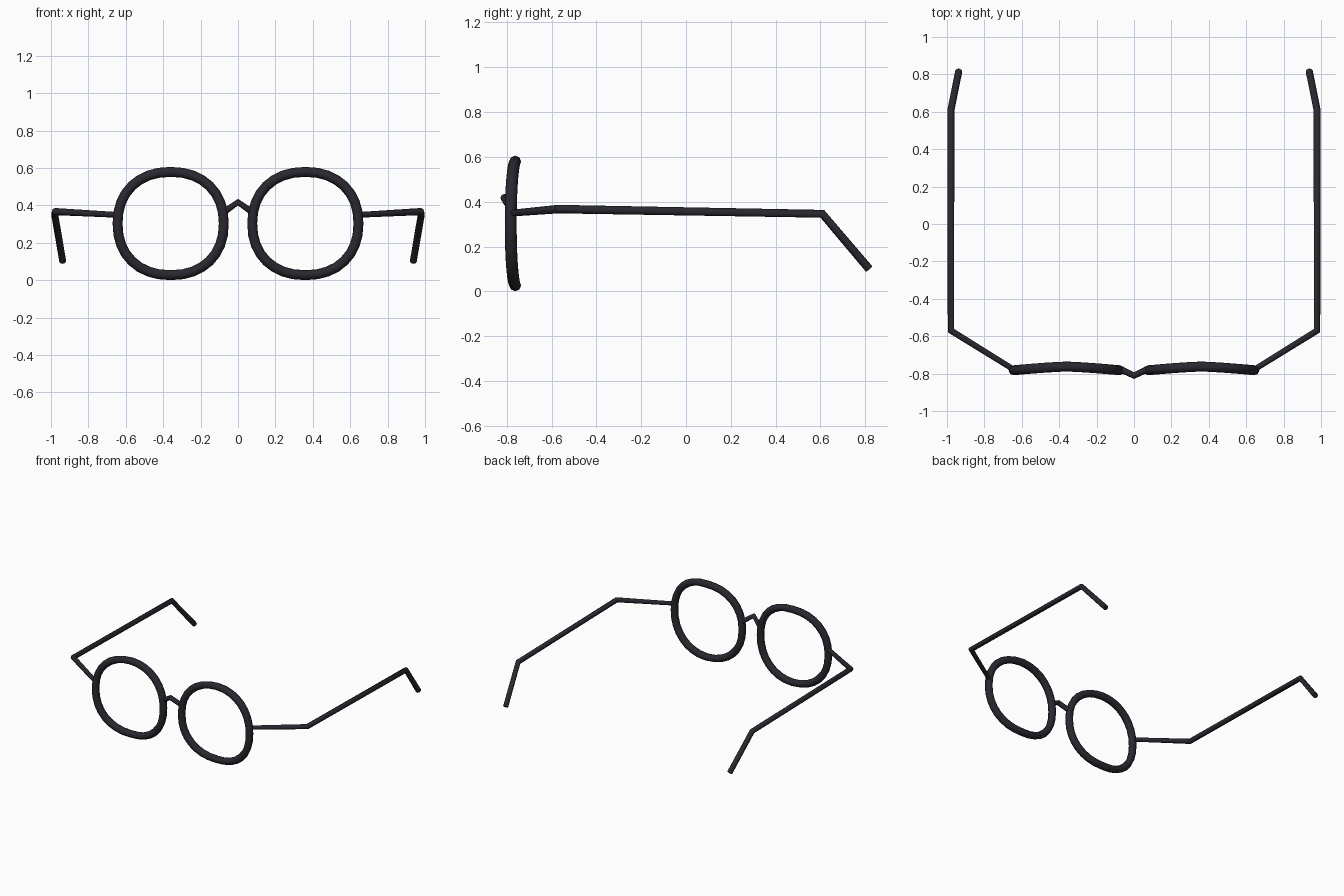
import bpy, bmesh, math
from mathutils import Vector

if "Cube" in bpy.data.objects:
    bpy.data.objects.remove(bpy.data.objects["Cube"])

frame_mat = bpy.data.materials.new("dark_frame")
frame_mat.diffuse_color = (0.023, 0.021, 0.029, 1)
frame_mat.use_nodes = True
frame_mat.node_tree.nodes["Principled BSDF"].inputs["Base Color"].default_value = frame_mat.diffuse_color


def tube(name, points, radii, up, sides=8, closed=False):
    """Sweep a round section along points, with mitred corners."""
    pts = [Vector(p) for p in points]
    n = len(pts)
    bm = bmesh.new()
    rings = []
    for i, p in enumerate(pts):
        d_in = p - pts[i - 1] if closed or i > 0 else pts[1] - p
        d_out = pts[(i + 1) % n] - p if closed or i < n - 1 else d_in
        t = (d_in.normalized() + d_out.normalized()).normalized()
        a = Vector(up).cross(t).normalized()
        b = t.cross(a)
        rings.append([bm.verts.new(p + radii[i] * (a * math.cos(w) + b * math.sin(w)))
                      for w in (2 * math.pi * k / sides for k in range(sides))])
    for i in range(n if closed else n - 1):
        r, s = rings[i], rings[(i + 1) % n]
        for k in range(sides):
            m = (k + 1) % sides
            bm.faces.new((r[k], r[m], s[m], s[k]))
    if not closed:
        bm.faces.new(rings[0][::-1])
        bm.faces.new(rings[-1])
    bmesh.ops.recalc_face_normals(bm, faces=bm.faces[:])
    mesh = bpy.data.meshes.new(name)
    bm.to_mesh(mesh)
    bm.free()
    mesh.materials.append(frame_mat)
    obj = bpy.data.objects.new(name, mesh)
    bpy.context.collection.objects.link(obj)
    bpy.ops.object.select_all(action='DESELECT')
    obj.select_set(True)
    bpy.context.view_layer.objects.active = obj
    bpy.ops.object.shade_smooth_by_angle(angle=math.radians(50))
    return obj


def rim_points(side, count=32):
    """Slightly squared oval, bent back toward its middle."""
    e = 2 / 2.2
    out = []
    for k in range(count):
        w = 2 * math.pi * k / count
        c, s = math.cos(w), math.sin(w)
        u = math.copysign(abs(c) ** e, c)
        v = math.copysign(abs(s) ** e, s)
        out.append((side * 0.36 + 0.284 * u, -0.762 - 0.02 * abs(u) ** 1.3,
                    0.303 + 0.276 * v))
    return out


for side, label in ((-1, "left"), (1, "right")):
    # Lens rim
    tube(label + "_rim", rim_points(side), [0.0265] * 32, (0, 1, 0), closed=True)
    # Hinge arm, temple and ear hook in one bent rod
    tube(label + "_temple",
         [(side * 0.64, -0.78, 0.349), (side * 0.979, -0.57, 0.367),
          (side * 0.979, 0.608, 0.346), (side * 0.937, 0.817, 0.1)],
         [0.015, 0.019, 0.019, 0.019], (0, 0, 1))

# Nose bridge, peaked in the middle
tube("nose_bridge",
     [(-0.085, -0.771, 0.358), (0, -0.81, 0.417), (0.085, -0.771, 0.358)],
     [0.018] * 3, (0, 0, 1))
